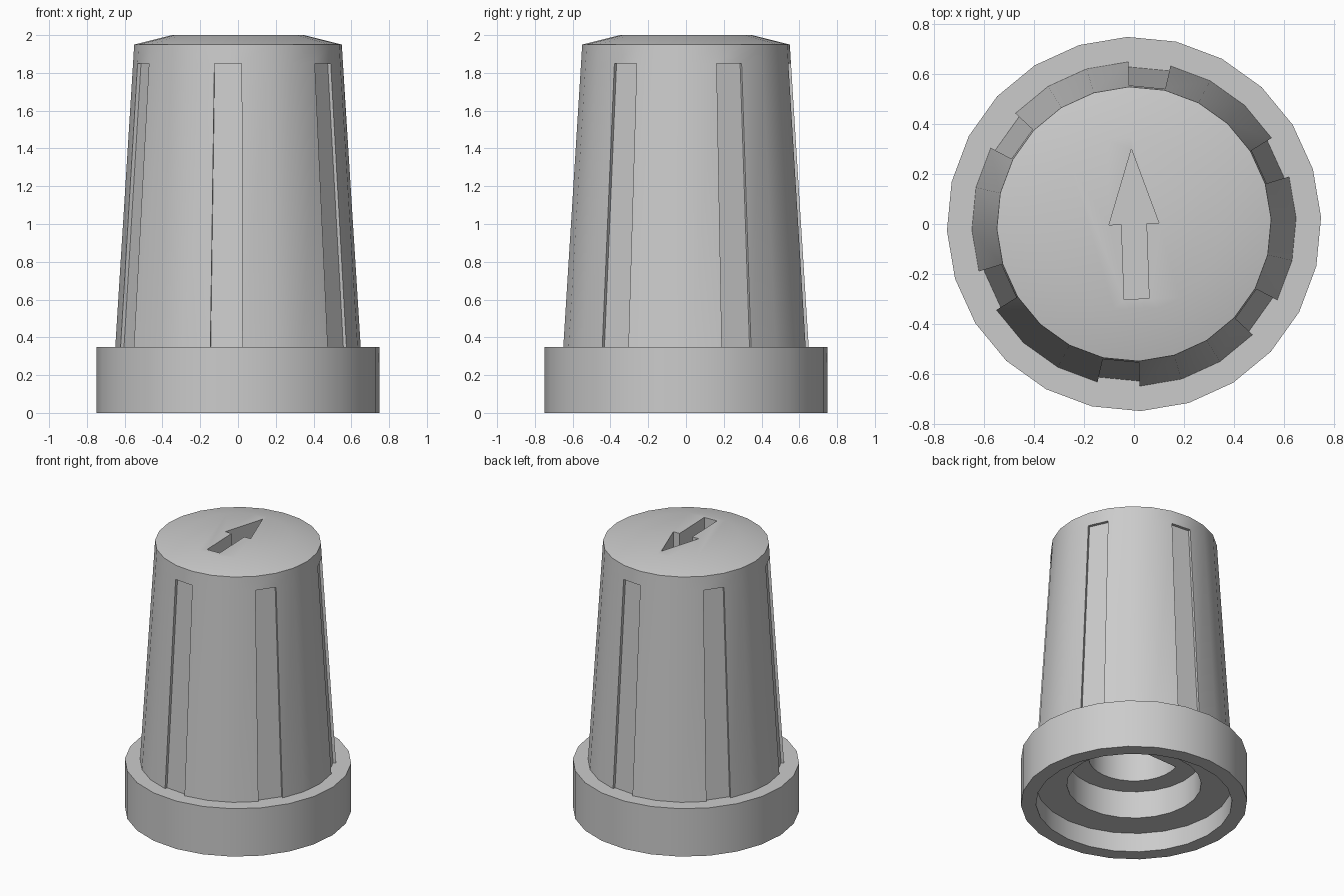
import bpy, bmesh, math
from mathutils import Matrix, Vector

SIDES = 24
TURN = math.radians(2)

cube = bpy.data.objects.get("Cube")
if cube:
    bpy.data.objects.remove(cube, do_unlink=True)

grey = bpy.data.materials.new("light grey plastic")
grey.use_nodes = True
colour = (0.6, 0.6, 0.6, 1)
grey.diffuse_color = colour
grey.node_tree.nodes["Principled BSDF"].inputs["Base Color"].default_value = colour


def make_object(name, bm):
    bmesh.ops.recalc_face_normals(bm, faces=bm.faces)
    mesh = bpy.data.meshes.new(name)
    bm.to_mesh(mesh)
    bm.free()
    mesh.materials.append(grey)
    obj = bpy.data.objects.new(name, mesh)
    bpy.context.collection.objects.link(obj)
    return obj


def prism(name, outline, low, high):
    """Upright prism over a flat outline, turned with the knob."""
    bm = bmesh.new()
    face = bm.faces.new([bm.verts.new((x, y, low)) for x, y in outline])
    grown = bmesh.ops.extrude_face_region(bm, geom=[face])["geom"]
    verts = [v for v in grown if isinstance(v, bmesh.types.BMVert)]
    bmesh.ops.translate(bm, verts=verts, vec=(0, 0, high - low))
    bm.transform(Matrix.Rotation(TURN, 4, "Z"))
    return make_object(name, bm)


# Knob shell: stepped underside, collar, tapered grip, shallow crown
profile = [(0.445, 0.34), (0.445, 0.14), (0.65, 0.14), (0.65, 0), (0.75, 0),
           (0.75, 0.35), (0.65, 0.35), (0.556, 1.85), (0.55, 1.95), (0.35, 2)]
GRIP = 6  # profile span that carries the grooves
bm = bmesh.new()
rings = []
for r, z in profile:
    angles = [TURN + math.tau * i / SIDES for i in range(SIDES)]
    rings.append([bm.verts.new((r * math.cos(a), r * math.sin(a), z)) for a in angles])
groove_faces = []
for level, (lower, upper) in enumerate(zip(rings, rings[1:])):
    for i in range(SIDES):
        j = (i + 1) % SIDES
        face = bm.faces.new((lower[i], lower[j], upper[j], upper[i]))
        if level == GRIP and i % 4 == 1:
            groove_faces.append(face)
bm.faces.new(rings[0])
bm.faces.new(rings[-1])
bmesh.ops.recalc_face_normals(bm, faces=bm.faces)

# Six grip grooves, pushed straight inward
for face in bmesh.ops.extrude_discrete_faces(bm, faces=groove_faces)["faces"]:
    centre = face.calc_center_median()
    inward = Vector((-centre.x, -centre.y, 0)).normalized()
    bmesh.ops.translate(bm, verts=face.verts, vec=inward * 0.02)
knob = make_object("knob", bm)

# Pointer arrow recess and D-shaped shaft bore
half = [(0.1, 0), (0.05, 0), (0.05, -0.3)]
arrow = [(0, 0.3)] + half + [(-x, y) for x, y in reversed(half)]
start = math.asin(0.1 / 0.3)
sweep = math.pi + 2 * start
bore = []
for i in range(19):
    a = math.pi - start + sweep * i / 18
    bore.append((0.3 * math.cos(a), 0.3 * math.sin(a)))
cutters = [prism("arrow_cutter", arrow, 1.88, 2.1),
           prism("bore_cutter", bore, 0.25, 1.2)]

bpy.context.view_layer.objects.active = knob
for cutter in cutters:
    cutter.hide_render = True
    cut = knob.modifiers.new(cutter.name, "BOOLEAN")
    cut.operation = "DIFFERENCE"
    cut.solver = "EXACT"
    cut.object = cutter
    bpy.ops.object.modifier_apply(modifier=cut.name)
    bpy.data.objects.remove(cutter, do_unlink=True)

# Smooth round walls, crisp edges
bpy.ops.object.select_all(action="DESELECT")
knob.select_set(True)
bpy.ops.object.shade_smooth_by_angle(angle=math.radians(30))
